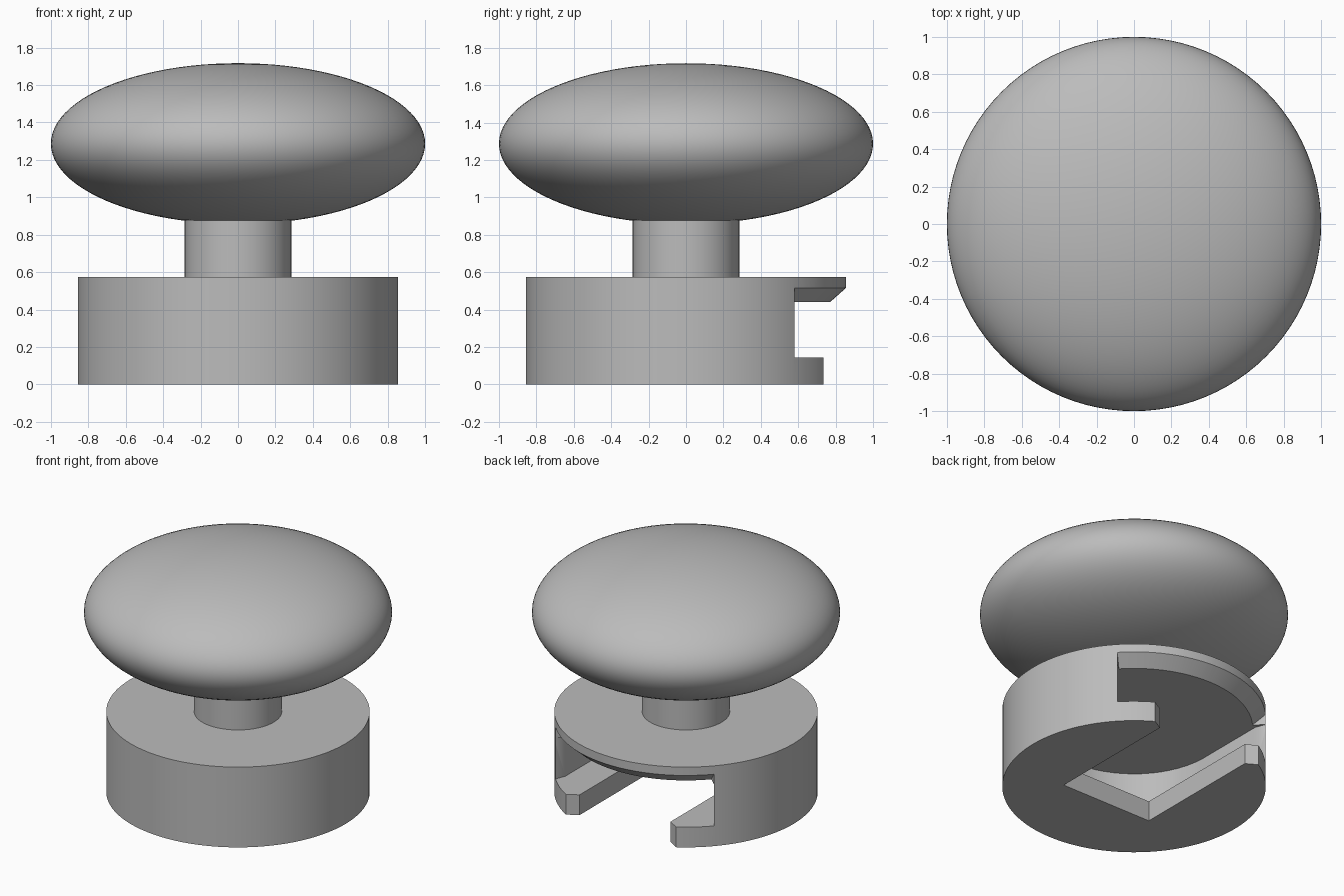
import bpy, bmesh
from math import radians, sin, cos, pi

cube = bpy.data.objects.get("Cube")
if cube:
    bpy.data.objects.remove(cube, do_unlink=True)

grey = bpy.data.materials.new("plain_grey")
grey.use_nodes = True
colour = (0.5, 0.5, 0.5, 1)
grey.diffuse_color = colour
grey.node_tree.nodes["Principled BSDF"].inputs["Base Color"].default_value = colour


def add_object(name, bm):
    bmesh.ops.recalc_face_normals(bm, faces=bm.faces)
    mesh = bpy.data.meshes.new(name)
    bm.to_mesh(mesh)
    bm.free()
    mesh.materials.append(grey)
    obj = bpy.data.objects.new(name, mesh)
    bpy.context.collection.objects.link(obj)
    return obj


def prism(name, outline, z0, z1):
    """Extrude a closed xy outline from z0 to z1."""
    bm = bmesh.new()
    face = bm.faces.new([bm.verts.new((x, y, z0)) for x, y in outline])
    top = bmesh.ops.extrude_face_region(bm, geom=[face])["geom"]
    for v in top:
        if isinstance(v, bmesh.types.BMVert):
            v.co.z = z1
    return add_object(name, bm)


def circle(radius, count):
    return [(radius * cos(2 * pi * i / count), radius * sin(2 * pi * i / count))
            for i in range(count)]


def mirrored(half):
    """Close an outline given by its +x half."""
    return half + [(-x, y) for x, y in reversed(half)]


def smooth(obj):
    bpy.ops.object.select_all(action="DESELECT")
    obj.select_set(True)
    bpy.context.view_layer.objects.active = obj
    bpy.ops.object.shade_smooth_by_angle(angle=radians(30))


# Base drum
base = prism("base", circle(0.855, 128), 0, 0.575)

# Wide slot with a round inner end and a flared mouth at the back
arc = [(0.6 * sin(radians(a)), -0.6 * cos(radians(a))) for a in range(3, 91, 6)]
wide = prism("wide_slot_cutter",
             mirrored(arc + [(0.6, 0.51), (0.628, 0.58), (0.628, 1)]), 0.145, 0.44)

# Narrow slot through the floor, with a flared mouth
narrow = prism("narrow_slot_cutter",
               mirrored([(0.36, -0.28), (0.36, 0.69), (0.437, 0.735), (0.437, 1)]),
               -0.1, 0.25)

# Chamfer under the ceiling rim: a triangle swept along the mouth
bm = bmesh.new()
tri = [(0.725, 0.4), (0.9, 0.555), (0.9, 0.4)]
steps, half_angle = 32, radians(47.3)
rings = []
for i in range(steps + 1):
    a = half_angle * (2 * i / steps - 1)
    rings.append([bm.verts.new((r * sin(a), r * cos(a), z)) for r, z in tri])
for p, q in zip(rings, rings[1:]):
    for k in range(3):
        n = (k + 1) % 3
        bm.faces.new((p[k], p[n], q[n], q[k]))
bm.faces.new(rings[0])
bm.faces.new(rings[-1])
chamfer = add_object("rim_chamfer_cutter", bm)

# Cut the slots, then drop the cutters
bpy.context.view_layer.objects.active = base
for cutter in (wide, narrow, chamfer):
    cutter.hide_render = True
    mod = base.modifiers.new("cut", "BOOLEAN")
    mod.operation = "DIFFERENCE"
    mod.solver = "EXACT"
    mod.object = cutter
    bpy.ops.object.modifier_apply(modifier=mod.name)
    bpy.data.objects.remove(cutter, do_unlink=True)
smooth(base)

# Stem
smooth(prism("stem", circle(0.285, 64), 0.57, 0.95))

# Flattened round knob
bm = bmesh.new()
bmesh.ops.create_uvsphere(bm, u_segments=96, v_segments=48, radius=1)
bmesh.ops.scale(bm, vec=(1, 1, 0.43), verts=bm.verts)
bmesh.ops.translate(bm, vec=(0, 0, 1.287), verts=bm.verts)
smooth(add_object("knob", bm))
